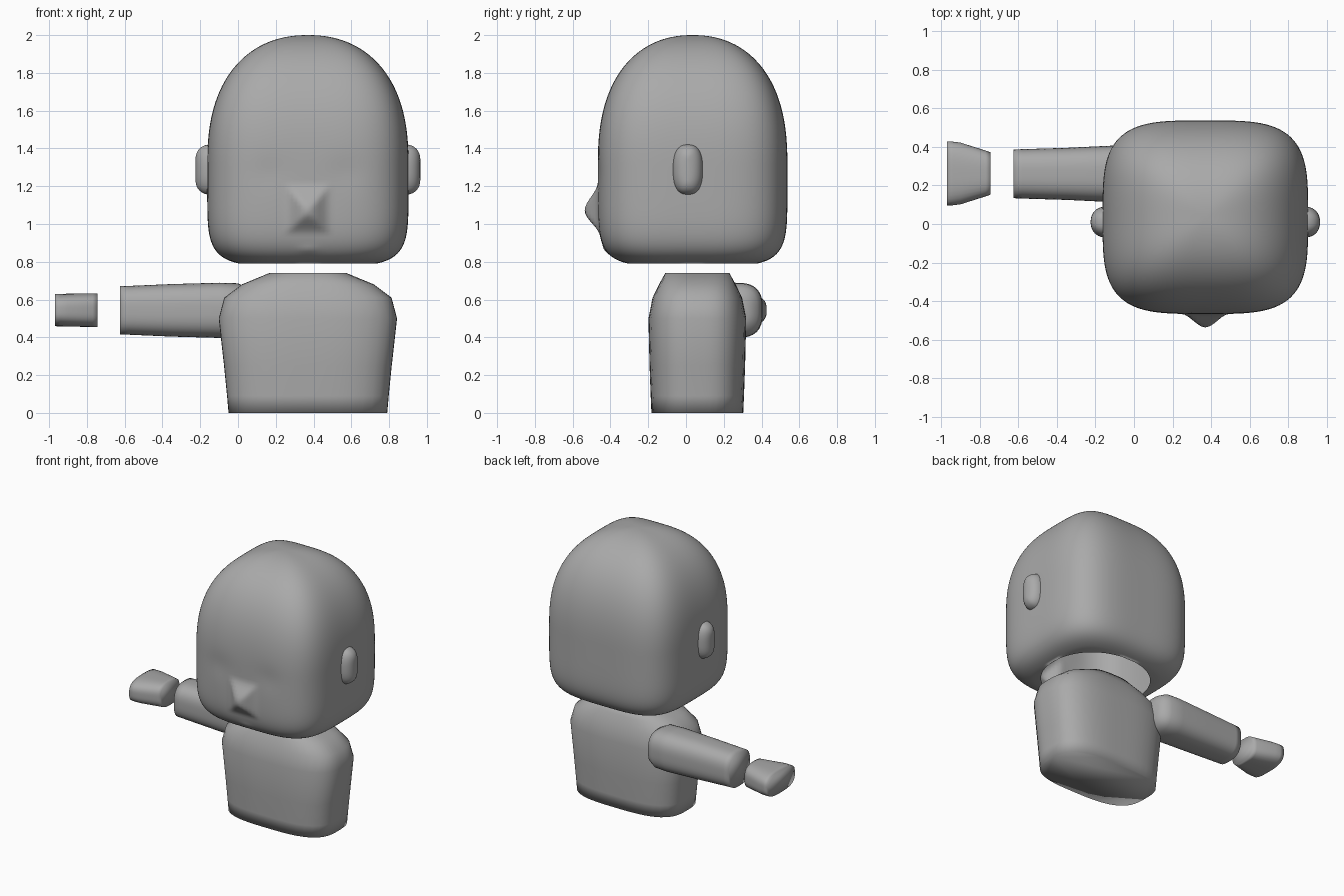
import bpy
import bmesh
from math import sin, cos, pi, exp, radians

old = bpy.data.objects.get("Cube")
if old:
    bpy.data.objects.remove(old)

grey = bpy.data.materials.new("plain grey")
grey.use_nodes = True
colour = (0.4, 0.4, 0.4, 1)
grey.diffuse_color = colour
grey.node_tree.nodes["Principled BSDF"].inputs["Base Color"].default_value = colour

CX = 0.37  # body centre line


def loft(name, axis, sections, segs=48, caps=(True, True), shape=None, sharp=180):
    """Skin rounded-square rings: (position, centre u, centre v, half u, half v, squareness)."""
    bm = bmesh.new()
    rings = []
    for pos, cu, cv, hu, hv, n in sections:
        ring = []
        for i in range(segs):
            a = 2 * pi * i / segs
            c, s = cos(a), sin(a)
            r = (abs(c) ** n + abs(s) ** n) ** (-1 / n)
            u, v = cu + hu * r * c, cv + hv * r * s
            ring.append(bm.verts.new((pos, u, v) if axis == "x" else (u, v, pos)))
        rings.append(ring)
    for lo, hi in zip(rings, rings[1:]):
        for i in range(segs):
            j = (i + 1) % segs
            bm.faces.new((lo[i], lo[j], hi[j], hi[i]))
    for ring, cap in zip((rings[0], rings[-1]), caps):
        if cap:
            bm.faces.new(ring)
    if shape:
        for v in bm.verts:
            shape(v.co)
    bmesh.ops.recalc_face_normals(bm, faces=bm.faces)
    mesh = bpy.data.meshes.new(name)
    bm.to_mesh(mesh)
    bm.free()
    mesh.materials.append(grey)
    ob = bpy.data.objects.new(name, mesh)
    bpy.context.collection.objects.link(ob)
    bpy.ops.object.select_all(action="DESELECT")
    ob.select_set(True)
    bpy.context.view_layer.objects.active = ob
    bpy.ops.object.shade_smooth_by_angle(angle=radians(sharp))


def face_relief(co):
    """Raise the nose and lips and press in shallow eye sockets."""
    if co.y > -0.3:
        return
    dx, dz = abs(co.x - CX), co.z - 1.07
    k = max(0, 1 - max(dx / 0.125, dz / 0.15, -dz / 0.13))
    co.y -= 0.07 * k * k * (3 - 2 * k)
    co.y -= 0.006 * exp(-(dx / 0.05) ** 2 - ((co.z - 0.865) / 0.02) ** 2)
    co.y += 0.006 * exp(-((dx - 0.2) / 0.1) ** 2 - ((co.z - 1.27) / 0.09) ** 2)


# Head: domed above, squarer below, with a round neck opening underneath
profile = [(0.79, 0.7, 2.1)]
for i in range(30):
    t = 0.972 * (1 - (i / 30) ** 1.3)
    profile.append((1.3 - 0.523 * t, (1 - t ** 6) ** (1 / 5), 3.7))
for i in range(45):
    t = sin(pi / 2 * i / 45)
    profile.append((1.3 + 0.7 * t, (1 - t ** 2.5) ** (1 / 2.2), 3.7))
profile.append((2.0, 0.01, 3.7))
loft("head", "z", [(z, CX, 0.035, 0.533 * r, 0.502 * r, n) for z, r, n in profile],
     segs=160, caps=(False, True), shape=face_relief)

# Ears: pill shapes bulging from both sides
for name, side in (("left_ear", 1), ("right_ear", -1)):
    ear = []
    for i in range(10):
        t = sin(pi / 2 * i / 9.3)
        r = (1 - t ** 2.2) ** (1 / 2.2)
        ear.append((CX + side * (0.515 + 0.08 * t), 0.01, 1.288,
                    0.08 * r, 0.133 - 0.08 * (1 - r), 2.6))
    loft(name, "x", ear)

# Torso: slightly flared box with sloping shoulders
torso = [(0, 0.42, 0.243), (0.09, 0.428, 0.247), (0.25, 0.444, 0.253), (0.5, 0.472, 0.259),
         (0.61, 0.443, 0.237), (0.68, 0.35, 0.203), (0.74, 0.205, 0.17)]
loft("torso", "z", [(z, CX, 0.06, hx, hy, 3.1) for z, hx, hy in torso])

# Right arm: tapered, with a rounded shoulder end
arm = [(-0.625, 0.126, 0.128), (-0.58, 0.128, 0.129), (-0.35, 0.135, 0.139),
       (-0.1, 0.147, 0.146), (0, 0.143, 0.143), (0.05, 0.118, 0.118), (0.075, 0.07, 0.07)]
loft("right_arm", "x", [(x, 0.26, 0.543, hy, hz, 2.8) for x, hy, hz in arm])

# Right hand: mitten block, wider at the fingers
hand = [(-0.97, 0.165, 0.085), (-0.94, 0.165, 0.086), (-0.9, 0.16, 0.087),
        (-0.77, 0.119, 0.089), (-0.745, 0.11, 0.089)]
loft("right_hand", "x", [(x, 0.262, 0.544, hy, hz, 3.0) for x, hy, hz in hand])
